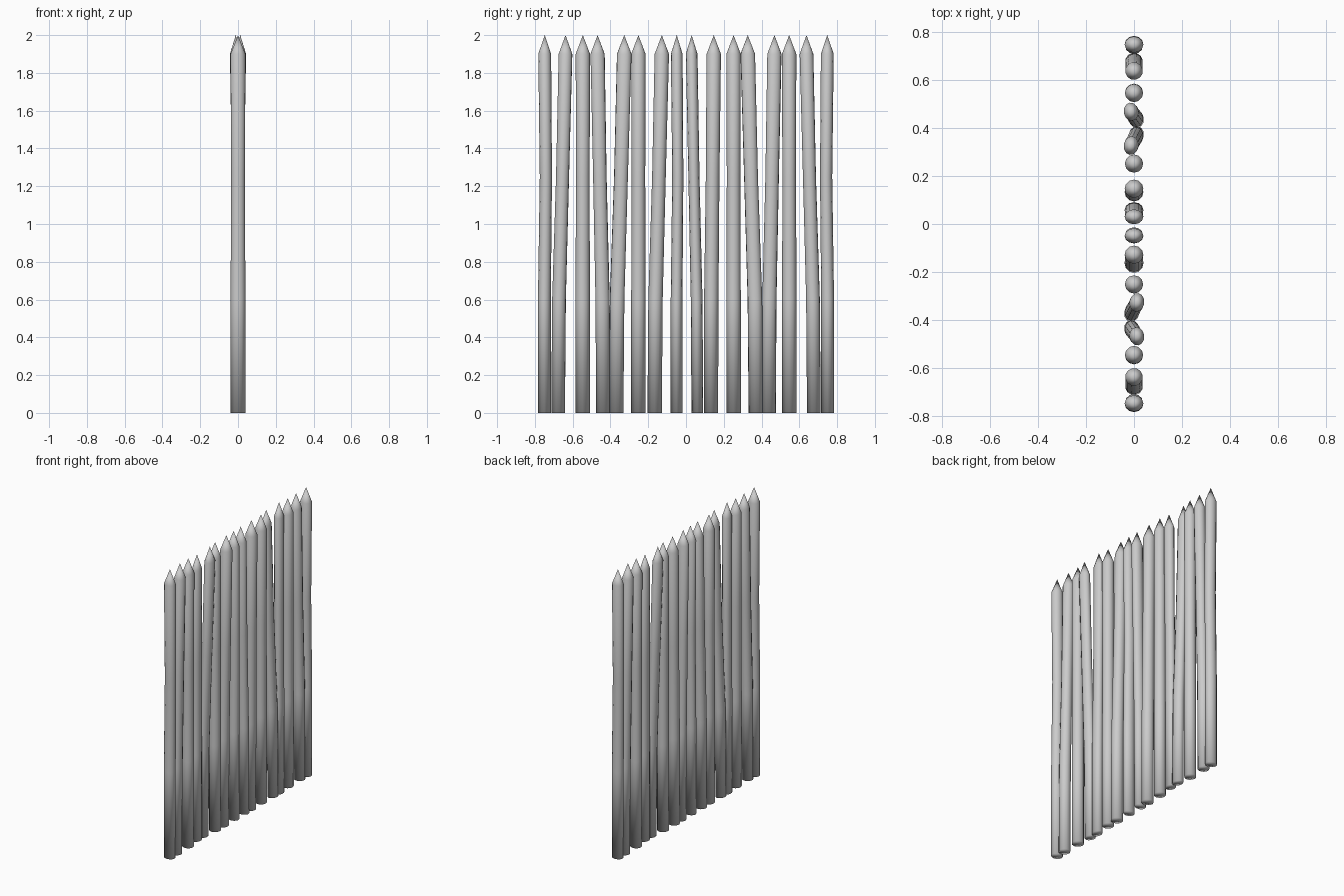
import bpy, bmesh, math

if "Cube" in bpy.data.objects:
    bpy.data.objects.remove(bpy.data.objects["Cube"])

SIDES = 12
# (height, share of the lean reached, radius factor)
RINGS = [(0.0, 0.0, 1.0), (0.6, 0.12, 1.0), (1.25, 0.6, 0.95), (1.9, 1.0, 1.0)]


def stake(name, top, base, ry, rx=0.039, tilt=0.0, bow=0.0):
    """Leaning round post with a pointed tip."""
    bm = bmesh.new()
    loops = []
    for z, f, k in RINGS:
        cx = base[0] + (top[0] - base[0]) * f
        cy = base[1] + (top[1] - base[1]) * f + (bow if z == 1.25 else 0)
        ring = []
        for i in range(SIDES):
            a = 2 * math.pi * i / SIDES
            u, v = rx * k * math.cos(a), ry * k * math.sin(a)
            ring.append(bm.verts.new((cx + u * math.cos(tilt) - v * math.sin(tilt),
                                      cy + u * math.sin(tilt) + v * math.cos(tilt), z)))
        loops.append(ring)
    tip = bm.verts.new((top[0], top[1], 2.0))
    for i in range(SIDES):
        j = (i + 1) % SIDES
        for lo, hi in zip(loops, loops[1:]):
            bm.faces.new((lo[i], lo[j], hi[j], hi[i]))
        bm.faces.new((loops[-1][i], loops[-1][j], tip))
    bm.faces.new(loops[0][::-1])
    for f in bm.faces:
        f.smooth = True
    mesh = bpy.data.meshes.new(name)
    bm.to_mesh(mesh)
    bm.free()
    bpy.context.collection.objects.link(bpy.data.objects.new(name, mesh))


# Outer stakes: top xy, base xy, half width, half depth, twist, sideways bow
outer = [
    ((0, 0.748), (0, 0.750), 0.034, 0.039, 0.0, -0.007),
    ((0, 0.638), (0, 0.677), 0.037, 0.037, 0.2, 0.0),
    ((0, 0.546), (0, 0.547), 0.038, 0.038, 0.0, 0.0),
    ((-0.012, 0.468), (0.010, 0.438), 0.038, 0.031, 0.15, 0.0),
    ((-0.012, 0.327), (0.010, 0.370), 0.039, 0.031, -0.15, 0.0),
    ((0, 0.252), (0, 0.252), 0.038, 0.038, 0.0, 0.0),
]
for n, (t, b, ry, rx, tilt, bow) in enumerate(outer, 1):
    stake(f"stake_right_{n}", t, b, ry, rx, tilt, bow)
    # opposite end is the same row turned half way round
    stake(f"stake_left_{n}", (-t[0], -t[1]), (-b[0], -b[1]), ry, rx, tilt, -bow)

# Middle stakes
stake("stake_middle_1", (0, -0.128), (0, -0.166), 0.038)
stake("stake_middle_2", (0, -0.049), (0, -0.050), 0.031, bow=0.006)
stake("stake_middle_3", (0, 0.030), (0, 0.060), 0.031)
stake("stake_middle_4", (0, 0.147), (0, 0.132), 0.038)
